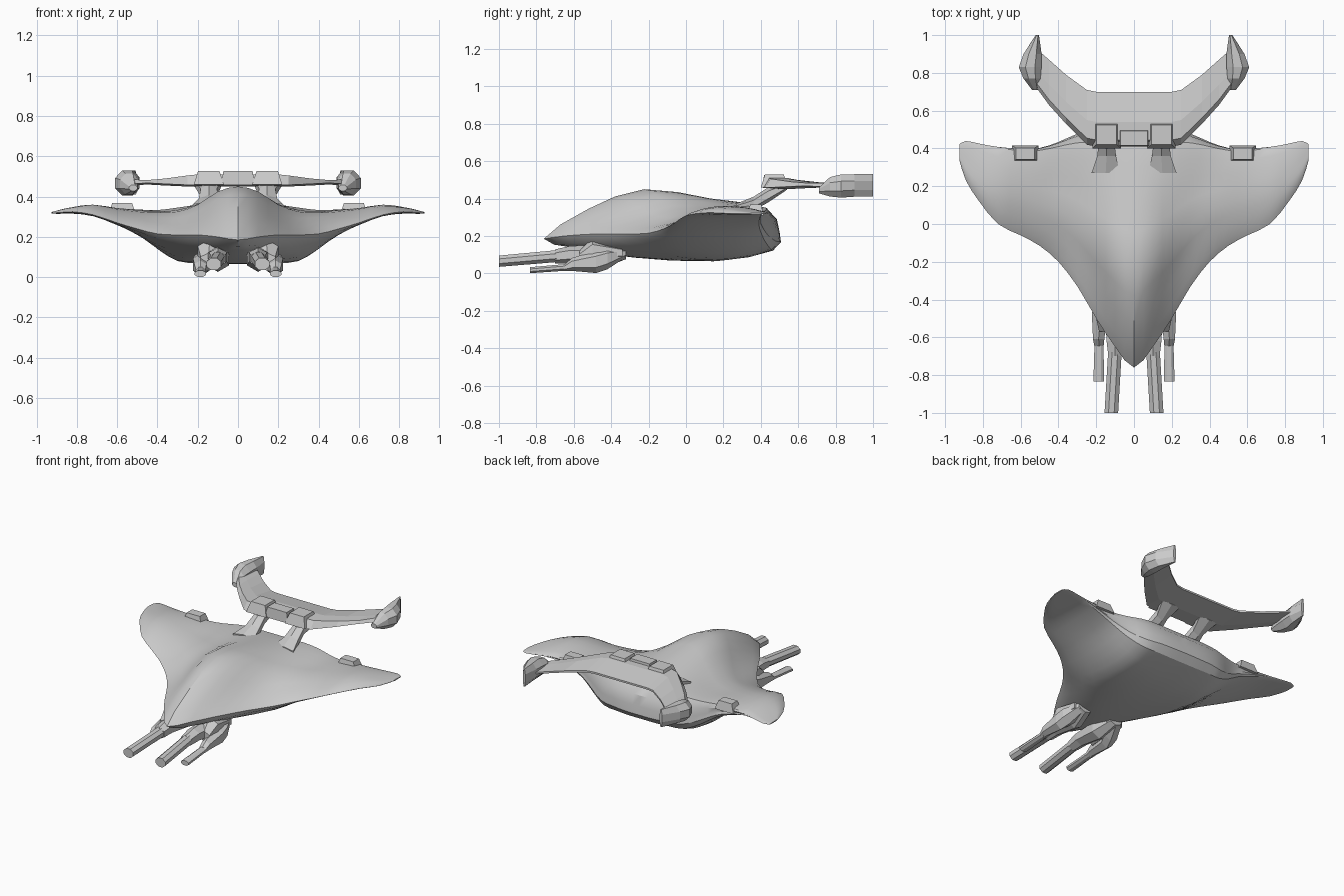
import bpy, bmesh, math

if "Cube" in bpy.data.objects:
    bpy.data.objects.remove(bpy.data.objects["Cube"])


def loft(name, rings, mirror=False, smooth=False):
    """Skin closed rings of equal length, cap both ends."""
    bm = bmesh.new()
    vs = [[bm.verts.new(p) for p in r] for r in rings]
    n = len(vs[0])
    for a, b in zip(vs, vs[1:]):
        for i in range(n):
            j = (i + 1) % n
            bm.faces.new((a[i], a[j], b[j], b[i]))
    bm.faces.new(vs[0])
    bm.faces.new(vs[-1])
    bmesh.ops.recalc_face_normals(bm, faces=bm.faces)
    me = bpy.data.meshes.new(name)
    bm.to_mesh(me)
    bm.free()
    ob = bpy.data.objects.new(name, me)
    bpy.context.collection.objects.link(ob)
    if mirror:
        ob.modifiers.new("mirror", 'MIRROR').use_mirror_merge = False
    if smooth:
        bpy.context.view_layer.objects.active = ob
        ob.select_set(True)
        bpy.ops.object.shade_smooth_by_angle(angle=math.radians(30))
        ob.select_set(False)
    return ob


def tube(name, stations, sides=8, mirror=True):
    """Loft along y; station = (x, y, z, x radius, z radius)."""
    k = 1 / math.cos(math.pi / sides)
    rings = []
    for x, y, z, rx, rz in stations:
        rings.append([(x + rx * k * math.cos(2 * math.pi * (i + .5) / sides), y,
                       z + rz * k * math.sin(2 * math.pi * (i + .5) / sides))
                      for i in range(sides)])
    return loft(name, rings, mirror)


def catmull(p0, p1, p2, p3, t):
    return tuple(.5 * (2 * b + (c - a) * t + (2 * a - 5 * b + 4 * c - d) * t * t
                       + (3 * b - a - 3 * c + d) * t ** 3)
                 for a, b, c, d in zip(p0, p1, p2, p3))


# Hull and wings: chord sections from the centre to the wing tip
# x, lead y, trail y, lead z, trail z, rear bulge, three top z, three bottom z
HALF = [
    (0, -.76, .43, .185, .35, 1, .345, .45, .40, .065, .085, .135),
    (.1, -.65, .43, .20, .35, 1, .33, .425, .385, .065, .085, .13),
    (.2, -.5, .43, .21, .35, .9, .28, .36, .355, .07, .09, .14),
    (.3, -.33, .43, .21, .34, .6, .26, .325, .335, .08, .10, .155),
    (.4, -.2, .41, .215, .33, .25, .27, .32, .325, .14, .15, .175),
    (.5, -.115, .39, .24, .33, .08, .29, .325, .335, .22, .21, .22),
    (.6, -.06, .39, .27, .335, .04, .31, .338, .343, .27, .26, .26),
    (.72, .0, .40, .31, .335, .03, .342, .36, .355, .312, .305, .303),
    (.82, .12, .42, .325, .33, .02, .345, .348, .342, .318, .316, .316),
    (.89, .23, .435, .32, .325, .02, .332, .332, .33, .317, .315, .315),
    (.925, .34, .42, .32, .32, .01, .323, .323, .322, .316, .316, .316),
]


def section(s, side):
    x, lead, trail, zl, zt, b, t1, t2, t3, b3, b2, b1 = s
    at = lambda u: lead + (trail - lead) * u
    pts = [(lead, zl), (at(.2), t1), (at(.45), t2), (at(.75), t3), (trail, zt),
           (trail + .07 * b, zt + (b3 - zt) * .45),
           (trail + .035 * b, zt + (b3 - zt) * .8),
           (at(.75), b3), (at(.4), b2), (at(.15), b1)]
    pts = [(x * side, y, z) for y, z in pts]
    n = len(pts)
    return [catmull(pts[i - 1], pts[i], pts[(i + 1) % n], pts[(i + 2) % n], t)
            for i in range(n) for t in (0, .5)]


keys = [section(s, -1) for s in HALF[:0:-1]] + [section(s, 1) for s in HALF]
rings = []
for i in range(len(keys) - 1):
    quad = (keys[max(i - 1, 0)], keys[i], keys[i + 1], keys[min(i + 2, len(keys) - 1)])
    for t in (0, .5):
        rings.append([catmull(*p, t) for p in zip(*quad)])
rings.append(keys[-1])
loft("hull", rings, smooth=True)

# Tail crossbar with swept arms: x, front y, rear y, bottom z, top z
BAR = [(0, .41, .70, .45, .51), (.2, .41, .70, .45, .51), (.25, .42, .71, .45, .505),
       (.36, .53, .79, .455, .49), (.45, .63, .87, .46, .482), (.53, .74, .94, .455, .485)]
bar = [(-s[0],) + s[1:] for s in BAR[:0:-1]] + BAR
loft("tail_crossbar", [[(x, f, lo + .008), (x, f + (r - f) * .12, hi), (x, f + (r - f) * .45, hi),
                        (x, r, .478), (x, r, .466), (x, f + (r - f) * .4, lo)]
                       for x, f, r, lo, hi in bar])


# Raised blocks: tapered boxes
def block(name, x, y0, y1, z0, z1, w, taper=.7, mirror=True):
    m, h = (y0 + y1) / 2, (y1 - y0) / 2
    ring = lambda k, z: [(x + a * w * k, m + c * h * k, z)
                         for a, c in ((-1, -1), (1, -1), (1, 1), (-1, 1))]
    return loft(name, [ring(1, z0), ring(taper, z1)], mirror)


block("crossbar_block", .145, .40, .545, .46, .528, .075)
block("crossbar_centre_block", 0, .41, .50, .46, .526, .085, .85, False)
block("wing_block", .575, .33, .415, .31, .368, .07)

# Pylons carrying the crossbar
tube("tail_pylon", [(.15, .27, .35, .075, .02), (.145, .36, .372, .05, .032),
                    (.145, .44, .42, .04, .035), (.15, .54, .468, .07, .018)], 6)

# Tail pods
tube("tail_pod", [(.52, .71, .443, .02, .015), (.54, .77, .463, .045, .052),
                  (.55, .83, .467, .06, .062), (.537, .90, .47, .048, .06),
                  (.512, 1.0, .47, .009, .06)])

# Chin guns: housings and barrels
tube("gun_inner_housing", [(.10, -.70, .09, .036, .033), (.10, -.62, .10, .045, .04),
                           (.10, -.45, .09, .055, .055), (.12, -.32, .105, .04, .025)], 6)
tube("gun_outer_housing", [(.185, -.65, .03, .024, .015), (.187, -.61, .048, .03, .03),
                           (.183, -.48, .062, .04, .052), (.165, -.42, .08, .05, .05),
                           (.13, -.32, .11, .04, .02)], 6)
tube("gun_bridge", [(.145, -.57, .085, .04, .03), (.14, -.50, .12, .06, .06),
                    (.13, -.34, .11, .06, .03)], 6)
tube("gun_long_barrel", [(.12, -1.0, .065, .036, .03), (.10, -.66, .095, .036, .032)])
tube("gun_short_barrel", [(.187, -.835, .017, .028, .016), (.185, -.63, .033, .024, .018)])
